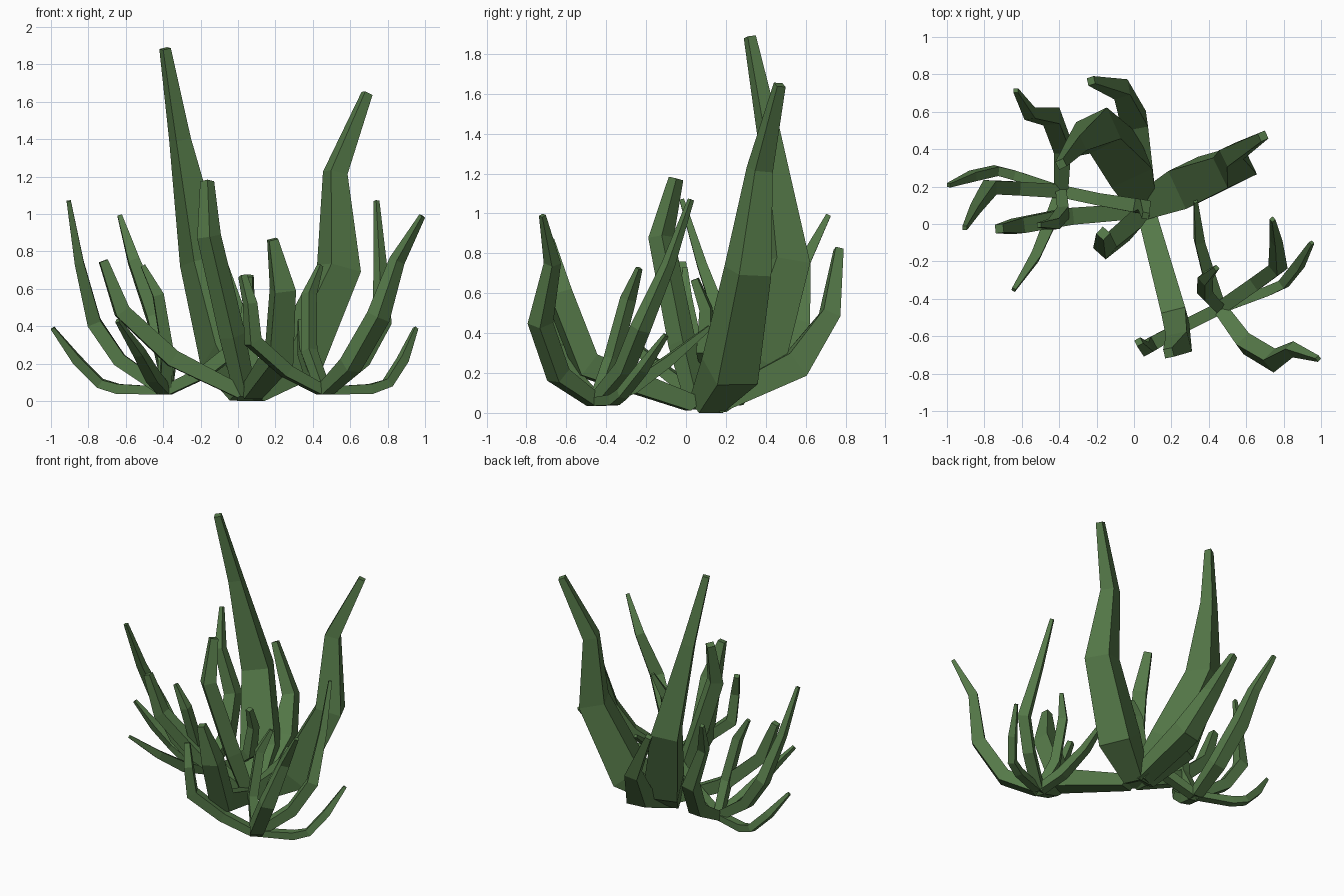
import bpy, bmesh, math
from mathutils import Vector, Matrix

if "Cube" in bpy.data.objects:
    bpy.data.objects.remove(bpy.data.objects["Cube"])

green = bpy.data.materials.new("leaf_green")
green.diffuse_color = (0.09, 0.19, 0.065, 1)
green.use_nodes = True
green.node_tree.nodes["Principled BSDF"].inputs["Base Color"].default_value = green.diffuse_color
SIDES = 4


def leaf(name, rings, floor=0.0, origin=(0, 0), angle=0.0, spin=math.pi / 4, fat=1.17):
    """Tapered four-sided leaf through rings of (x, y, z, radius)."""
    bm = bmesh.new()
    pts = [Vector(r[:3]) for r in rings]
    loops = []
    last = len(pts) - 1
    t0 = (pts[1] - pts[0]).normalized()
    u = t0.cross(Vector((0, 0, 1))).normalized()   # sideways direction of the leaf
    for i, p in enumerate(pts):
        t = (pts[min(i + 1, last)] - pts[max(i - 1, 0)]).normalized()
        if i == 0:
            t = (t + Vector((0, 0, 1))).normalized()   # base sits flatter on the ground
        u = (u - t * u.dot(t)).normalized()
        v = t.cross(u)
        loop = []
        for k in range(SIDES):
            a = spin + math.tau * k / SIDES
            q = p + (u * math.cos(a) + v * math.sin(a)) * rings[i][3] * fat
            q.z = max(q.z, floor)
            loop.append(bm.verts.new(q))
        loops.append(loop)
    for a, b in zip(loops, loops[1:]):
        for k in range(SIDES):
            n = (k + 1) % SIDES
            bm.faces.new((a[k], a[n], b[n], b[k]))
    bm.faces.new(loops[0][::-1])
    bm.faces.new(loops[-1])
    bmesh.ops.recalc_face_normals(bm, faces=bm.faces)
    bm.transform(Matrix.Translation((*origin, 0)) @ Matrix.Rotation(angle, 4, 'Z'))
    me = bpy.data.meshes.new(name)
    bm.to_mesh(me)
    bm.free()
    me.materials.append(green)
    ob = bpy.data.objects.new(name, me)
    bpy.context.collection.objects.link(ob)


# Large leaves of the central plant
main = {
    "tall_leaf": [(.04, .12, .03, .08), (-.05, .34, .25, .145), (-.19, .5, .75, .112),
                  (-.31, .415, 1.4, .053), (-.39, .32, 1.885, .028)],
    "right_leaf": [(.06, .1, .03, .08), (.31, .22, .21, .135), (.54, .31, .71, .108),
                   (.52, .37, 1.22, .06), (.69, .47, 1.645, .028)],
    "back_leaf": [(.06, .12, .03, .07), (.0, .55, .24, .085), (-.07, .72, .49, .055),
                  (-.23, .765, .82, .025)],
    "left_leaf": [(.03, .07, .04, .05), (-.35, .04, .23, .055), (-.62, -.01, .48, .05),
                  (-.72, -.025, .75, .028)],
    "inner_leaf": [(.04, .06, .03, .05), (-.03, -.02, .35, .06), (-.155, -.125, .88, .055),
                   (-.165, -.05, 1.175, .032)],
    "front_leaf": [(.07, .05, .04, .06), (.22, -.5, .24, .08), (.24, -.64, .6, .07),
                   (.185, -.69, .865, .03)],
}
for name, rings in main.items():
    leaf(name, rings)

# Leaves of the small plant, around its own root
small = {
    "outer_leaf": [(0, 0, .05, .045), (.14, -.19, .19, .055), (.29, -.28, .45, .055),
                   (.39, -.22, .75, .037), (.525, -.27, .99, .015)],
    "upright_leaf": [(0, 0, .05, .045), (.2, .14, .22, .045), (.31, .22, .42, .045),
                     (.30, .36, .74, .03), (.28, .475, 1.07, .014)],
    "low_leaf": [(0, 0, .055, .035), (.25, .09, .065, .032), (.34, .13, .095, .03),
                 (.42, .23, .22, .03), (.49, .35, .39, .013)],
    "thin_leaf": [(0, 0, .05, .04), (-.06, .18, .13, .04), (-.11, .36, .26, .032),
                  (-.13, .57, .43, .013)],
    "short_leaf": [(0, 0, .05, .035), (-.08, .08, .27, .038), (-.08, .16, .57, .035),
                   (-.02, .215, .725, .015)],
    "bent_leaf": [(0, 0, .05, .04), (-.2, -.1, .16, .04), (-.38, -.2, .32, .045),
                  (-.395, -.22, .52, .035), (-.435, -.18, .67, .022)],
}
# The small plant is placed twice, turned the second time
for side, origin, angle in (("front", (.46, -.45), 0), ("left", (-.39, .175), 141.4)):
    for name, rings in small.items():
        leaf(f"{side}_{name}", rings, .035, origin, math.radians(angle))
